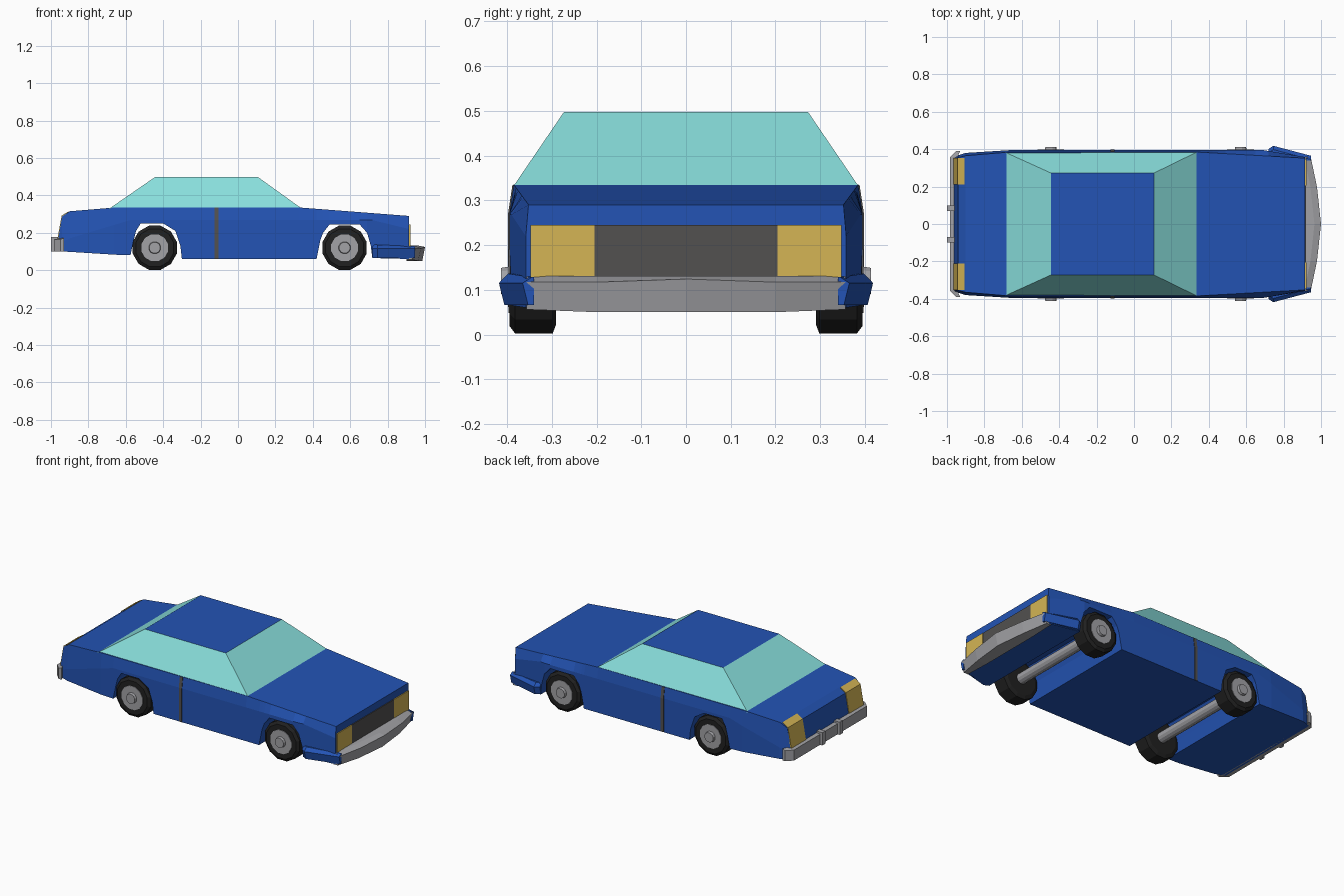
import bpy, bmesh, math

if "Cube" in bpy.data.objects:
    bpy.data.objects.remove(bpy.data.objects["Cube"])


def material(name, rgb):
    m = bpy.data.materials.new(name)
    m.diffuse_color = (*rgb, 1)
    m.use_nodes = True
    m.node_tree.nodes["Principled BSDF"].inputs["Base Color"].default_value = m.diffuse_color
    return m


BLUE = material("blue paint", (0.017, 0.088, 0.46))
GLASS = material("aqua glass", (0.25, 0.74, 0.72))
AMBER = material("amber lamp", (0.66, 0.46, 0.09))
DARK = material("grille grey", (0.085, 0.082, 0.08))
CHROME = material("chrome grey", (0.36, 0.36, 0.38))
TYRE = material("tyre black", (0.015, 0.015, 0.015))


def loft(name, rings, mat):
    """Skin a closed, capped solid through rings of equal point count."""
    bm = bmesh.new()
    vs = [[bm.verts.new(p) for p in r] for r in rings]
    n = len(rings[0])
    for a, b in zip(vs, vs[1:]):
        for i in range(n):
            j = (i + 1) % n
            bm.faces.new((a[i], a[j], b[j], b[i]))
    bm.faces.new(vs[0])
    bm.faces.new(vs[-1])
    bmesh.ops.recalc_face_normals(bm, faces=bm.faces)
    me = bpy.data.meshes.new(name)
    bm.to_mesh(me)
    bm.free()
    me.materials.append(mat)
    ob = bpy.data.objects.new(name, me)
    bpy.context.collection.objects.link(ob)
    return ob


def prism(name, profile, y0, y1, mat):
    """Extrude an x-z outline along y."""
    return loft(name, [[(x, y, z) for x, z in profile] for y in (y0, y1)], mat)


def box(name, x0, x1, y0, y1, z0, z1, mat):
    return prism(name, [(x0, z0), (x1, z0), (x1, z1), (x0, z1)], y0, y1, mat)


def turned(name, cx, cz, sections, mat, sides=12):
    """Round part about a y axis, from (y, radius) pairs."""
    angles = [(i + 0.5) * 2 * math.pi / sides for i in range(sides)]
    return loft(name, [[(cx + r * math.cos(a), y, cz + r * math.sin(a)) for a in angles]
                       for y, r in sections], mat)


def interp(knots, x):
    for (x0, v0), (x1, v1) in zip(knots, knots[1:]):
        if x <= x1:
            return v0 + (v1 - v0) * (x - x0) / (x1 - x0)
    return knots[-1][1]


# Body: cross-sections along x, the underside line includes both wheel arches
underside = [(-.962, .10), (-.94, .10), (-.90, .098), (-.66, .083), (-.575, .08),
             (-.56, .15), (-.545, .21), (-.52, .25), (-.40, .25), (-.335, .21),
             (-.308, .13), (-.30, .06), (.33, .06), (.42, .06), (.44, .16),
             (.455, .20), (.49, .245), (.65, .245), (.69, .20), (.71, .13),
             (.718, .065), (.915, .06)]
top_z = [(-.962, .17), (-.94, .288), (-.90, .315), (-.66, .335), (.33, .335), (.915, .29)]
mid_z = [(-.962, .14), (-.90, .17), (-.575, .268), (.72, .268), (.915, .22)]
mid_w = [(-.962, .36), (-.90, .38), (-.66, .395), (.69, .395), (.915, .358)]
top_w = [(-.962, .35), (-.90, .365), (-.66, .385), (.33, .385), (.915, .352)]
rings = []
for x, zb in underside:
    wm, wt = interp(mid_w, x), interp(top_w, x)
    zm, zt = interp(mid_z, x), interp(top_z, x)
    rings.append([(x, -wm, zb), (x, -wm, zm), (x, -wt, zt),
                  (x, wt, zt), (x, wm, zm), (x, wm, zb)])
loft("body", rings, BLUE)

# Cabin: glass all round with a painted roof
cabin = loft("cabin", [
    [(-.69, -.384, .328), (.335, -.384, .334), (.335, .384, .334), (-.69, .384, .328)],
    [(-.445, -.273, .497), (.108, -.273, .497), (.108, .273, .497), (-.445, .273, .497)]], GLASS)
cabin.data.materials.append(BLUE)
for f in cabin.data.polygons:
    if f.normal.z > 0.95:
        f.material_index = 1

# Front grille
box("grille", .905, .920, -.205, .205, .12, .245, DARK)

# Front bumper: shallow V in plan
section = []
for y, xf, zb in [(-.357, .945, .056), (-.2, .978, .05), (0, 1.0, .05),
                  (.2, .978, .05), (.357, .945, .056)]:
    zt = .124 if y == 0 else .117
    section.append([(.90, y, zb), (xf - .015, y, zb), (xf, y, zt), (xf - .035, y, .131), (.90, y, .131)])
loft("front_bumper", section, CHROME)

# Rear bumper: wraps round the corners
section = []
for y, xo, xi in [(-.39, -.95, -.93), (-.355, -.985, -.945), (.355, -.985, -.945), (.39, -.95, -.93)]:
    section.append([(xi, y, .10), (xo, y, .10), (xo, y, .165), (xi, y, .172)])
loft("rear_bumper", section, CHROME)

for s, side in ((-1, "right"), (1, "left")):
    # Lamps
    prism(f"{side}_headlamp", [(.905, .12), (.921, .12), (.921, .245), (.905, .245)],
          s * .205, s * .348, AMBER)
    prism(f"{side}_tail_lamp", [(-.906, .315), (-.943, .291), (-.966, .165), (-.96, .165),
                                (-.937, .286), (-.905, .309)], s * .21, s * .353, AMBER)
    # Bumper guard
    box(f"{side}_bumper_guard", -1.0, -.96, s * .07, s * .10, .10, .178, CHROME)
    # Painted bumper wing ahead of the front wheel
    loft(f"{side}_front_wing", [
        [(x, s * .34, .066), (x, s * (yo - .012), .066), (x, s * yo, .115), (x, s * (yo - .02), zt),
         (x, s * .34, zt)]
        for x, yo, zt in [(.718, .400, .137), (.745, .418, .136), (.945, .365, .128)]], BLUE)
    # Door seam plate
    loft(f"{side}_door_seam", [
        [(-.125, s * (y - .006), z), (-.105, s * (y - .006), z), (-.105, s * y, z), (-.125, s * y, z)]
        for y, z in [(.398, .061), (.398, .268), (.388, .334)]], DARK)

# Wheels and axles
for cx, end in ((-.445, "rear"), (.57, "front")):
    for s, side in ((-1, "right"), (1, "left")):
        def sec(pairs):
            return [(s * y, r) for y, r in pairs]
        turned(f"{end}_{side}_tyre", cx, .12,
               sec([(.29, .10), (.298, .122), (.382, .122), (.394, .105), (.394, .07)]), TYRE)
        turned(f"{end}_{side}_rim", cx, .12, sec([(.38, .074), (.397, .074)]), CHROME)
        turned(f"{end}_{side}_hub", cx, .12, sec([(.39, .034), (.413, .03)]), CHROME)
    turned(f"{end}_axle", cx, .12, [(-.30, .032), (.30, .032)], CHROME)
